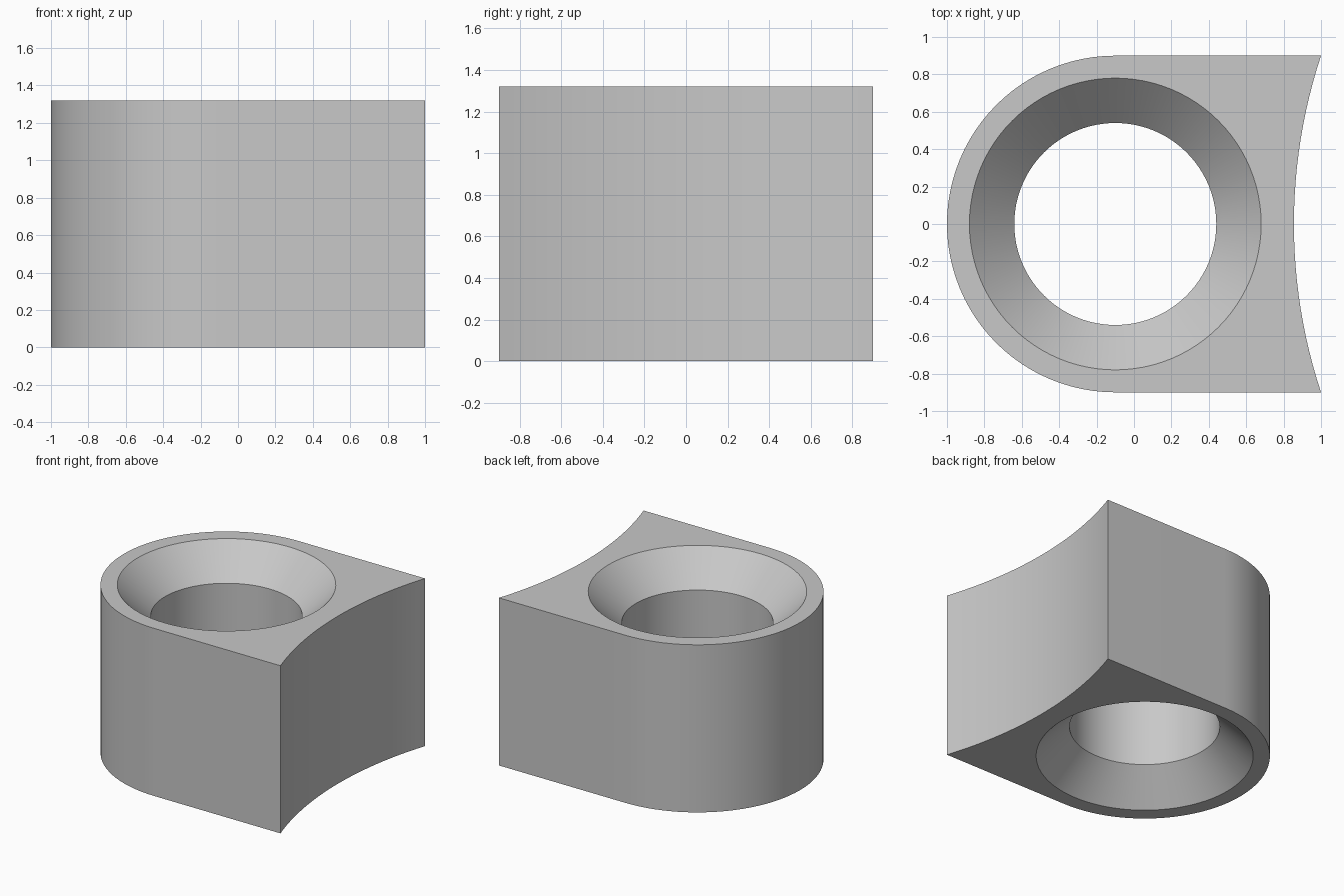
import bpy
import bmesh
from math import sin, cos, pi, radians, asin

cube = bpy.data.objects.get("Cube")
if cube:
    bpy.data.objects.remove(cube, do_unlink=True)

HEIGHT = 1.32
CENTRE_X = -0.1
OUTER_R = 0.9
RIM_R, BORE_R = 0.78, 0.54
CHAMFER = RIM_R - BORE_R
END_X = 1.0
SADDLE_DEPTH = 0.145
SEGMENTS = 96


def arc(cx, radius, start, end, steps):
    """Points of an arc about (cx, 0), both ends included."""
    angles = [start + (end - start) * i / steps for i in range(steps + 1)]
    return [(cx + radius * cos(a), radius * sin(a)) for a in angles]


def add_ring(bm, points, z):
    """Closed loop of vertices and edges at one height."""
    verts = [bm.verts.new((x, y, z)) for x, y in points]
    edges = [bm.edges.new((v, verts[i - 1])) for i, v in enumerate(verts)]
    return verts, edges


def add_wall(bm, lower, upper):
    """Quads between two matching loops."""
    for i in range(len(lower)):
        bm.faces.new((lower[i - 1], lower[i], upper[i], upper[i - 1]))


# Outline: rounded end, straight sides and a concave saddle end
saddle_r = (OUTER_R ** 2 + SADDLE_DEPTH ** 2) / (2 * SADDLE_DEPTH)
half = asin(OUTER_R / saddle_r)
outline = arc(CENTRE_X, OUTER_R, pi / 2, 3 * pi / 2, SEGMENTS // 2)
outline += arc(END_X - SADDLE_DEPTH + saddle_r, saddle_r, pi + half, pi - half, 24)

bm = bmesh.new()
bottom, bottom_edges = add_ring(bm, outline, 0)
top, top_edges = add_ring(bm, outline, HEIGHT)
add_wall(bm, bottom, top)

# Through hole, countersunk at both ends
profile = [(RIM_R, 0), (BORE_R, CHAMFER),
           (BORE_R, HEIGHT - CHAMFER), (RIM_R, HEIGHT)]
rings = []
for radius, z in profile:
    circle = arc(CENTRE_X, radius, 0, 2 * pi, SEGMENTS)[:-1]
    rings.append(add_ring(bm, circle, z))
for (lower, _), (upper, _) in zip(rings, rings[1:]):
    add_wall(bm, lower, upper)

# Flat caps around the hole
for edges, hole, normal in ((bottom_edges, rings[0][1], (0, 0, -1)),
                            (top_edges, rings[-1][1], (0, 0, 1))):
    bmesh.ops.triangle_fill(bm, use_beauty=True, edges=edges + hole, normal=normal)
bmesh.ops.recalc_face_normals(bm, faces=bm.faces[:])

mesh = bpy.data.meshes.new("saddle_spacer")
bm.to_mesh(mesh)
bm.free()
spacer = bpy.data.objects.new("saddle_spacer", mesh)
bpy.context.collection.objects.link(spacer)

# Plain grey
grey = bpy.data.materials.new("light_grey")
grey.use_nodes = True
colour = (0.58, 0.58, 0.58, 1)
grey.diffuse_color = colour
grey.node_tree.nodes["Principled BSDF"].inputs["Base Color"].default_value = colour
mesh.materials.append(grey)

# Smooth curved walls, crisp rims
bpy.ops.object.select_all(action='DESELECT')
spacer.select_set(True)
bpy.context.view_layer.objects.active = spacer
bpy.ops.object.shade_smooth_by_angle(angle=radians(30))
